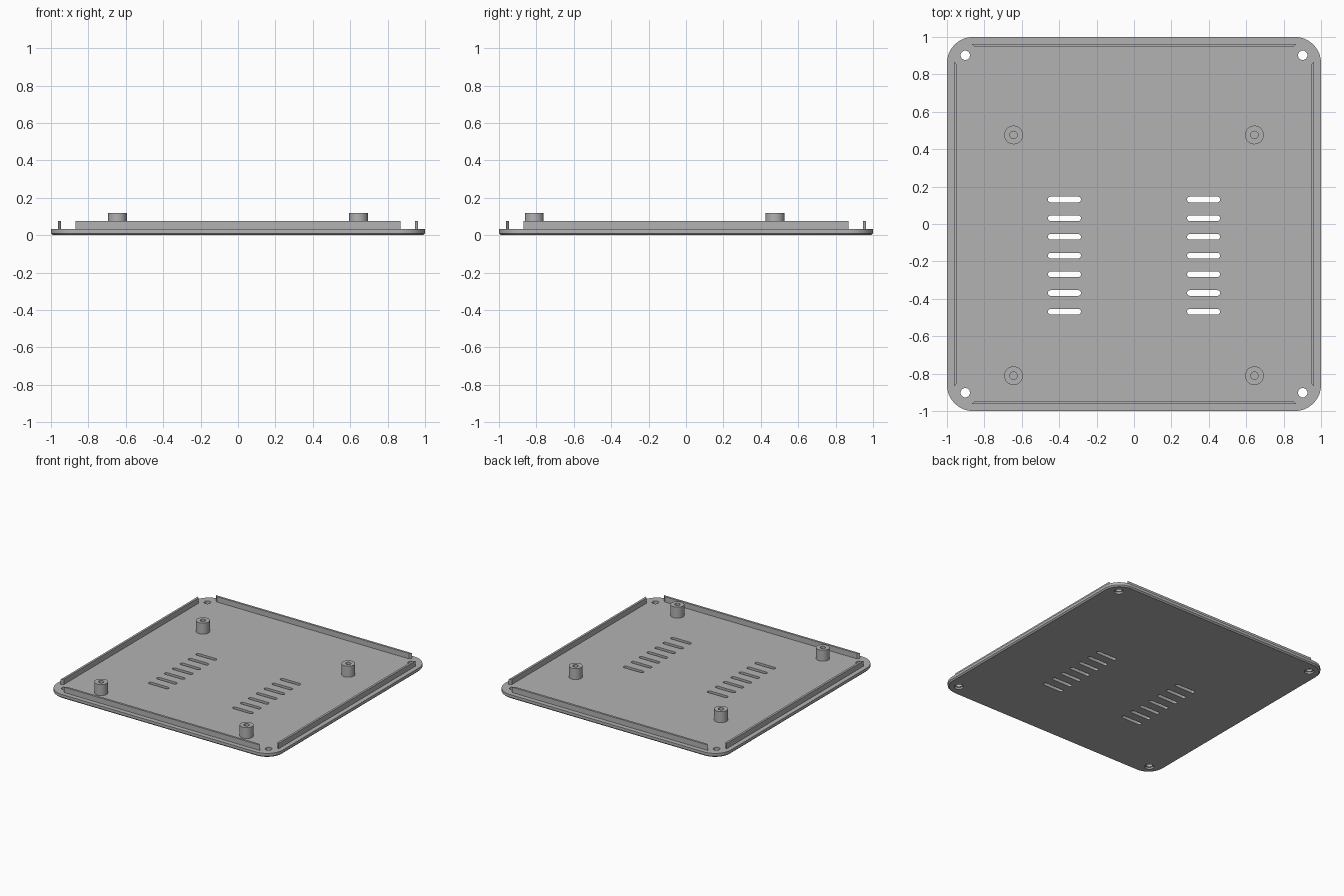
import bpy, bmesh, math

if "Cube" in bpy.data.objects:
    bpy.data.objects.remove(bpy.data.objects["Cube"], do_unlink=True)

grey = bpy.data.materials.new("grey plastic")
grey.use_nodes = True
grey.diffuse_color = (0.45, 0.45, 0.45, 1)
grey.node_tree.nodes["Principled BSDF"].inputs["Base Color"].default_value = (0.45, 0.45, 0.45, 1)

FLOOR = 0.032      # top of the base plate
LIP_TOP = 0.075
POST_TOP = 0.12


def rounded_rect(cx, cy, w, h, r, steps):
    """Outline of a rectangle with rounded corners."""
    pts = []
    for i, (sx, sy) in enumerate([(1, 1), (-1, 1), (-1, -1), (1, -1)]):
        for k in range(steps + 1):
            a = math.pi / 2 * (i + k / steps)
            pts.append((cx + sx * (w / 2 - r) + r * math.cos(a),
                        cy + sy * (h / 2 - r) + r * math.sin(a)))
    return pts


def circle(cx, cy, r, n=32):
    return [(cx + r * math.cos(math.tau * i / n), cy + r * math.sin(math.tau * i / n))
            for i in range(n)]


def loft(bm, rings):
    """Closed solid through a stack of (outline, z) rings."""
    rows = [[bm.verts.new((x, y, z)) for x, y in pts] for pts, z in rings]
    n = len(rows[0])
    for low, high in zip(rows, rows[1:]):
        for i in range(n):
            j = (i + 1) % n
            bm.faces.new((low[i], low[j], high[j], high[i]))
    bm.faces.new(rows[0][::-1])
    bm.faces.new(rows[-1])


def finish(name, bm):
    bmesh.ops.recalc_face_normals(bm, faces=bm.faces)
    mesh = bpy.data.meshes.new(name)
    bm.to_mesh(mesh)
    bm.free()
    mesh.materials.append(grey)
    obj = bpy.data.objects.new(name, mesh)
    bpy.context.collection.objects.link(obj)
    return obj


def smooth(obj):
    bpy.ops.object.select_all(action='DESELECT')
    obj.select_set(True)
    bpy.context.view_layer.objects.active = obj
    bpy.ops.object.shade_smooth_by_angle(angle=math.radians(30))


# Base plate with rounded corners and a fine chamfer underneath
bm = bmesh.new()
loft(bm, [(rounded_rect(0, 0, 1.98, 1.98, 0.13, 12), 0),
          (rounded_rect(0, 0, 2, 2, 0.14, 12), 0.01),
          (rounded_rect(0, 0, 2, 2, 0.14, 12), FLOOR)])
plate = finish("base_plate", bm)

# Cutter: two columns of vent slots and four countersunk screw holes
bm = bmesh.new()
for side in (-1, 1):
    for i in range(7):
        slot = rounded_rect(side * 0.372, 0.131 - 0.1 * i, 0.176, 0.03, 0.014, 5)
        loft(bm, [(slot, -0.05), (slot, 0.1)])
    for end in (-1, 1):
        x, y = side * 0.902, end * 0.902
        loft(bm, [(circle(x, y, 0.034), -0.05), (circle(x, y, 0.034), 0.014),
                  (circle(x, y, 0.025), 0.014), (circle(x, y, 0.025), 0.1)])
cutter = finish("hole_cutter", bm)
cutter.hide_render = True
cut = plate.modifiers.new("holes", 'BOOLEAN')
cut.operation = 'DIFFERENCE'
cut.solver = 'EXACT'
cut.object = cutter
bpy.context.view_layer.objects.active = plate
bpy.ops.object.modifier_apply(modifier=cut.name)
bpy.data.objects.remove(cutter, do_unlink=True)
smooth(plate)

# Four upright lips with mitred ends
for i, name in enumerate(["back_lip", "right_lip", "front_lip", "left_lip"]):
    c, s = round(math.cos(i * math.pi / 2)), round(math.sin(i * math.pi / 2))
    outline = [(-0.868, 0.963), (0.868, 0.963), (0.85, 0.946), (-0.85, 0.946)]
    outline = [(x * c - y * s, x * s + y * c) for x, y in outline]
    bm = bmesh.new()
    loft(bm, [(outline, FLOOR - 0.002), (outline, LIP_TOP)])
    finish(name, bm)

# Four hollow standoff posts
for side, x in (("right", -0.644), ("left", 0.644)):
    for end, y in (("front", -0.811), ("back", 0.476)):
        bm = bmesh.new()
        loft(bm, [(circle(x, y, 0.05), FLOOR - 0.002), (circle(x, y, 0.05), POST_TOP),
                  (circle(x, y, 0.02), POST_TOP), (circle(x, y, 0.02), FLOOR)])
        smooth(finish(f"{end}_{side}_standoff", bm))
